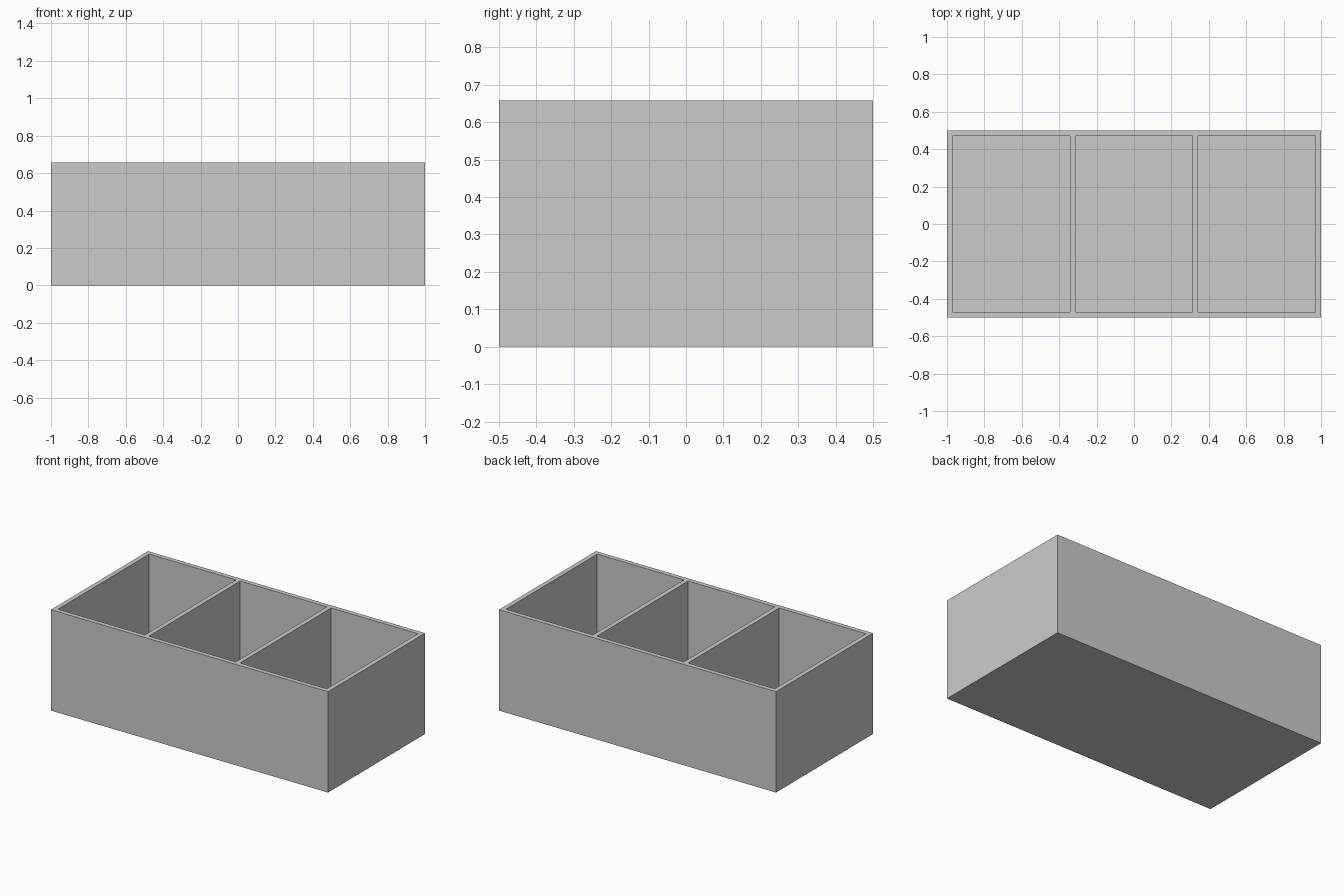
import bpy
import bmesh

cube = bpy.data.objects.get("Cube")
if cube:
    bpy.data.objects.remove(cube, do_unlink=True)

LENGTH, DEPTH, HEIGHT = 2.0, 1.0, 0.658
WALL = 0.03
BAYS = 3

# Plain grey material
grey = bpy.data.materials.new("plain_grey")
grey.use_nodes = True
colour = (0.6, 0.6, 0.6, 1.0)
grey.diffuse_color = colour
grey.node_tree.nodes["Principled BSDF"].inputs["Base Color"].default_value = colour

# Top grid lines: outer walls and dividers along x, front and back walls along y
bay = (LENGTH - WALL * (BAYS + 1)) / BAYS
xs = [-LENGTH / 2]
for i in range(BAYS):
    xs += [xs[-1] + WALL, xs[-1] + WALL + bay]
xs.append(LENGTH / 2)
ys = [-DEPTH / 2, -DEPTH / 2 + WALL, DEPTH / 2 - WALL, DEPTH / 2]

bm = bmesh.new()
grid = [[bm.verts.new((x, y, HEIGHT)) for y in ys] for x in xs]
pockets = []
for i in range(len(xs) - 1):
    for j in range(len(ys) - 1):
        face = bm.faces.new((grid[i][j], grid[i + 1][j],
                             grid[i + 1][j + 1], grid[i][j + 1]))
        if i % 2 and j == 1:
            pockets.append(face)

# Outer shell: extrude the rim outline down and close the underside
border = [e for e in bm.edges if e.is_boundary]
outer = bmesh.ops.extrude_edge_only(bm, edges=border)["geom"]
for v in (g for g in outer if isinstance(g, bmesh.types.BMVert)):
    v.co.z = 0
base_edges = [g for g in outer if isinstance(g, bmesh.types.BMEdge) and g.is_boundary]
bmesh.ops.contextual_create(bm, geom=base_edges)

# Compartments: push each bay down to the floor
for face in pockets:
    result = bmesh.ops.extrude_discrete_faces(bm, faces=[face])
    floor = result["faces"][0]
    for v in floor.verts:
        v.co.z = WALL

bmesh.ops.remove_doubles(bm, verts=bm.verts[:], dist=0.0001)
bmesh.ops.recalc_face_normals(bm, faces=bm.faces[:])
mesh = bpy.data.meshes.new("divided_box")
bm.to_mesh(mesh)
bm.free()

box = bpy.data.objects.new("divided_box", mesh)
bpy.context.collection.objects.link(box)
mesh.materials.append(grey)
